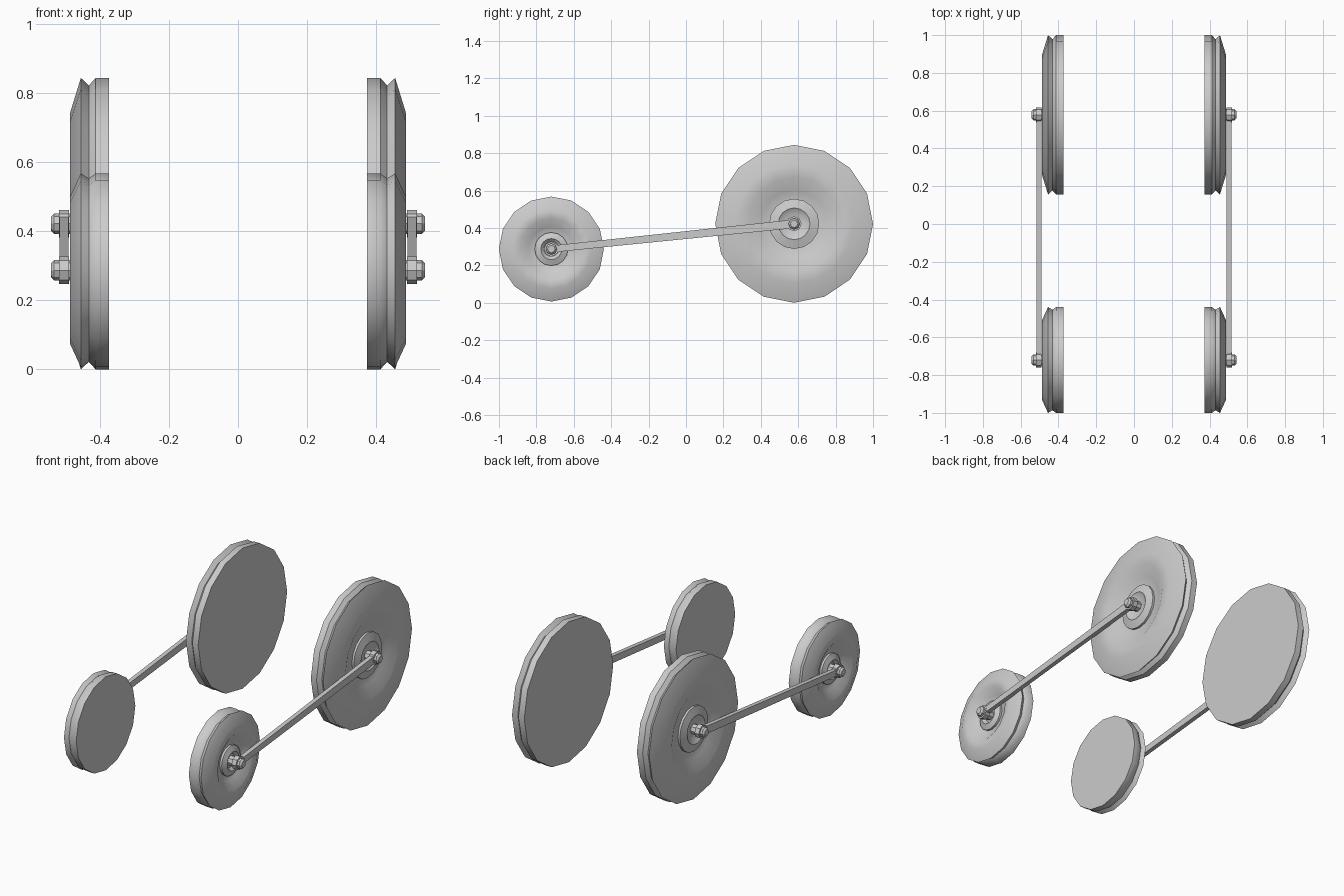
import bpy, bmesh, math
from mathutils import Vector

if "Cube" in bpy.data.objects:
    bpy.data.objects.remove(bpy.data.objects["Cube"])

FRONT = (-0.72, 0.287)   # axle centres (y, z)
REAR = (0.578, 0.422)


def finish(name, bm, angle):
    """Turn a right-hand part into an object mirrored to the left."""
    bmesh.ops.recalc_face_normals(bm, faces=bm.faces)
    me = bpy.data.meshes.new(name)
    bm.to_mesh(me)
    bm.free()
    ob = bpy.data.objects.new(name, me)
    bpy.context.collection.objects.link(ob)
    bpy.ops.object.select_all(action='DESELECT')
    ob.select_set(True)
    bpy.context.view_layer.objects.active = ob
    bpy.ops.object.shade_smooth_by_angle(angle=math.radians(angle))
    mod = ob.modifiers.new("Mirror", 'MIRROR')
    mod.use_axis = (True, False, False)
    mod.use_mirror_merge = False
    return ob


def lathe(name, profile, centre, sides, angle=40):
    """Revolve (radius, x) points about an axle parallel to x; ends are capped."""
    bm = bmesh.new()
    rings = []
    for r, x in profile:
        rings.append([bm.verts.new((x,
                                    centre[0] + r * math.sin(2 * math.pi * i / sides),
                                    centre[1] + r * math.cos(2 * math.pi * i / sides)))
                      for i in range(sides)])
    for a, b in zip(rings, rings[1:]):
        for i in range(sides):
            j = (i + 1) % sides
            bm.faces.new((a[i], a[j], b[j], b[i]))
    bm.faces.new(rings[0])
    bm.faces.new(rings[-1])
    return finish(name, bm, angle)


# Wheel section for the large wheel: flat back, grooved tread, dished face, hub
WHEEL = [(0.422, 0.374), (0.422, 0.412), (0.40, 0.432), (0.422, 0.455),
         (0.318, 0.487), (0.25, 0.485), (0.18, 0.452), (0.134, 0.445),
         (0.134, 0.458), (0.085, 0.472), (0.06, 0.455)]
BOLT = [(0.03, 0.45), (0.03, 0.532), (0.02, 0.542)]
BOSS = [(0.04, 0.489), (0.04, 0.518)]

for label, centre, scale in (("front", FRONT, 0.665), ("rear", REAR, 1.0)):
    lathe(label + "_wheel", [(r * scale, x) for r, x in WHEEL], centre, 16)
    lathe(label + "_bolt", BOLT, centre, 8, 30)
    lathe(label + "_rod_eye", BOSS, centre, 8, 30)

# Connecting rod between the axles, slightly thicker at the rear
bm = bmesh.new()
a, b = Vector(FRONT), Vector(REAR)
d = (b - a).normalized()
n = Vector((-d.y, d.x))
corners = [a - n * 0.018, b - n * 0.023, b + n * 0.023, a + n * 0.018]
face = bm.faces.new([bm.verts.new((0.491, p.x, p.y)) for p in corners])
ext = bmesh.ops.extrude_face_region(bm, geom=[face])
bmesh.ops.translate(bm, vec=(0.026, 0, 0),
                    verts=[v for v in ext["geom"] if isinstance(v, bmesh.types.BMVert)])
if face.is_valid and len(bm.faces) == 5:
    bmesh.ops.holes_fill(bm, edges=bm.edges)
finish("connecting_rod", bm, 30)
